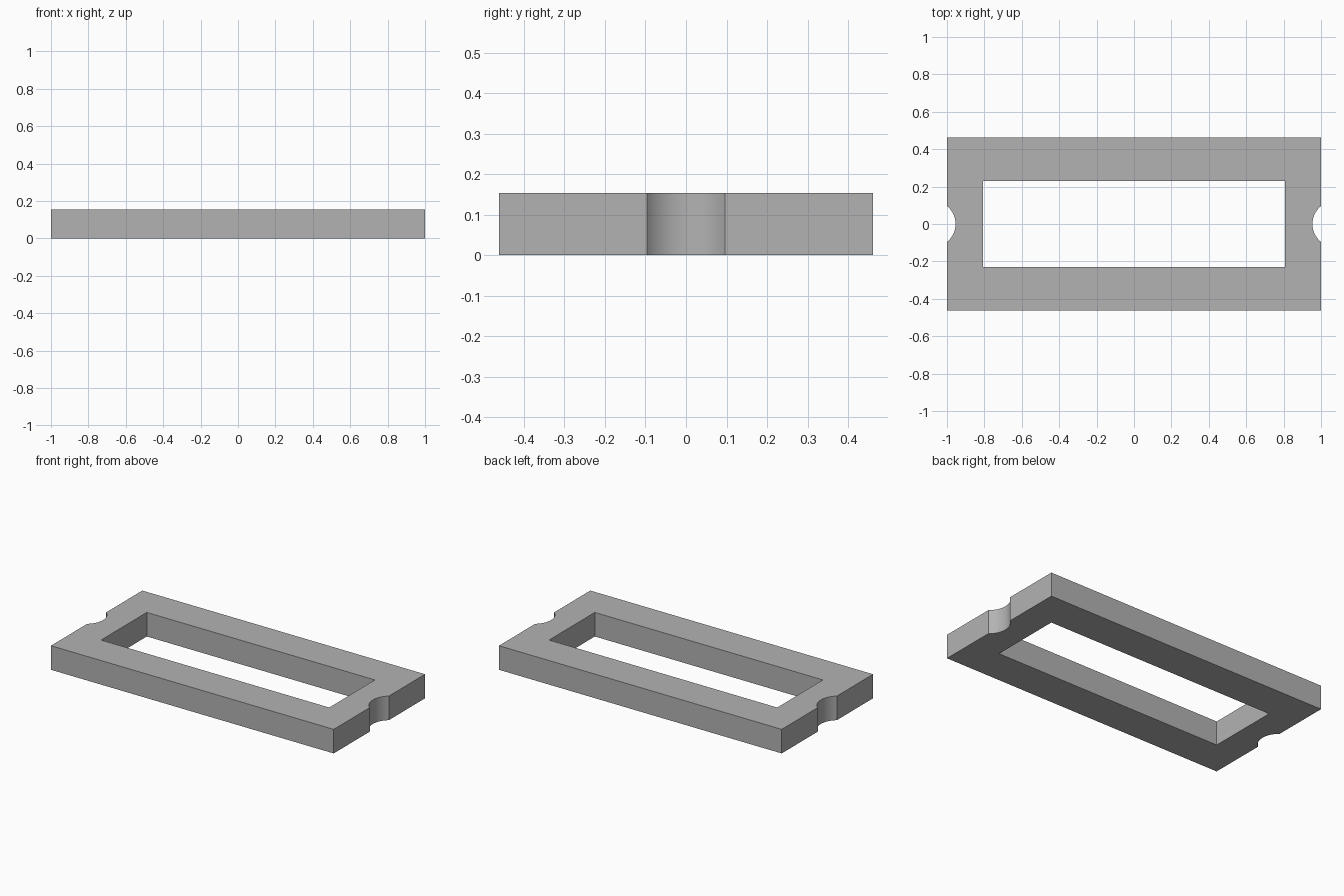
import bpy, bmesh, math

if "Cube" in bpy.data.objects:
    bpy.data.objects.remove(bpy.data.objects["Cube"], do_unlink=True)

# Plain grey material
grey = bpy.data.materials.new("plain_grey")
grey.use_nodes = True
colour = (0.45, 0.45, 0.45, 1)
grey.diffuse_color = colour
grey.node_tree.nodes["Principled BSDF"].inputs["Base Color"].default_value = colour

# Frame sizes: outer half length and width, window half sizes, height
X, Y, WIN_X, WIN_Y, H = 1.0, 0.4615, 0.807, 0.231, 0.154
# Finger notch arc, centred just beyond each short end
NOTCH_X, NOTCH_R, STEPS = 1.077, 0.123, 12

# One quarter of the frame, with half a notch in its end
sweep = math.acos((NOTCH_X - X) / NOTCH_R)
arc = [(NOTCH_X - NOTCH_R * math.cos(sweep * i / STEPS),
        NOTCH_R * math.sin(sweep * i / STEPS)) for i in range(STEPS + 1)]
outline = [(0, WIN_Y), (WIN_X, WIN_Y), (WIN_X, 0)] + arc + [(X, Y), (0, Y)]

bm = bmesh.new()
base = bm.faces.new([bm.verts.new((x, y, 0)) for x, y in outline])
top = bmesh.ops.extrude_face_region(bm, geom=[base], use_keep_orig=True)["geom"]
bmesh.ops.translate(bm, vec=(0, 0, H),
                    verts=[v for v in top if isinstance(v, bmesh.types.BMVert)])

# Open the walls on the mirror planes
seams = [f for f in bm.faces
         if any(all(abs(v.co[axis]) < 1e-5 for v in f.verts) for axis in (0, 1))]
bmesh.ops.delete(bm, geom=seams, context="FACES")
bmesh.ops.recalc_face_normals(bm, faces=bm.faces)

mesh = bpy.data.meshes.new("notched_frame")
bm.to_mesh(mesh)
bm.free()
mesh.materials.append(grey)
frame = bpy.data.objects.new("notched_frame", mesh)
bpy.context.collection.objects.link(frame)

# Mirror the quarter to all four corners
mirror = frame.modifiers.new("four_corners", "MIRROR")
mirror.use_axis = (True, True, False)
bpy.ops.object.select_all(action="DESELECT")
frame.select_set(True)
bpy.context.view_layer.objects.active = frame
bpy.ops.object.modifier_apply(modifier=mirror.name)

# Outward normals, smooth notches with crisp edges
bm = bmesh.new()
bm.from_mesh(mesh)
bmesh.ops.recalc_face_normals(bm, faces=bm.faces)
bm.to_mesh(mesh)
bm.free()
bpy.ops.object.shade_smooth_by_angle(angle=math.radians(30))
